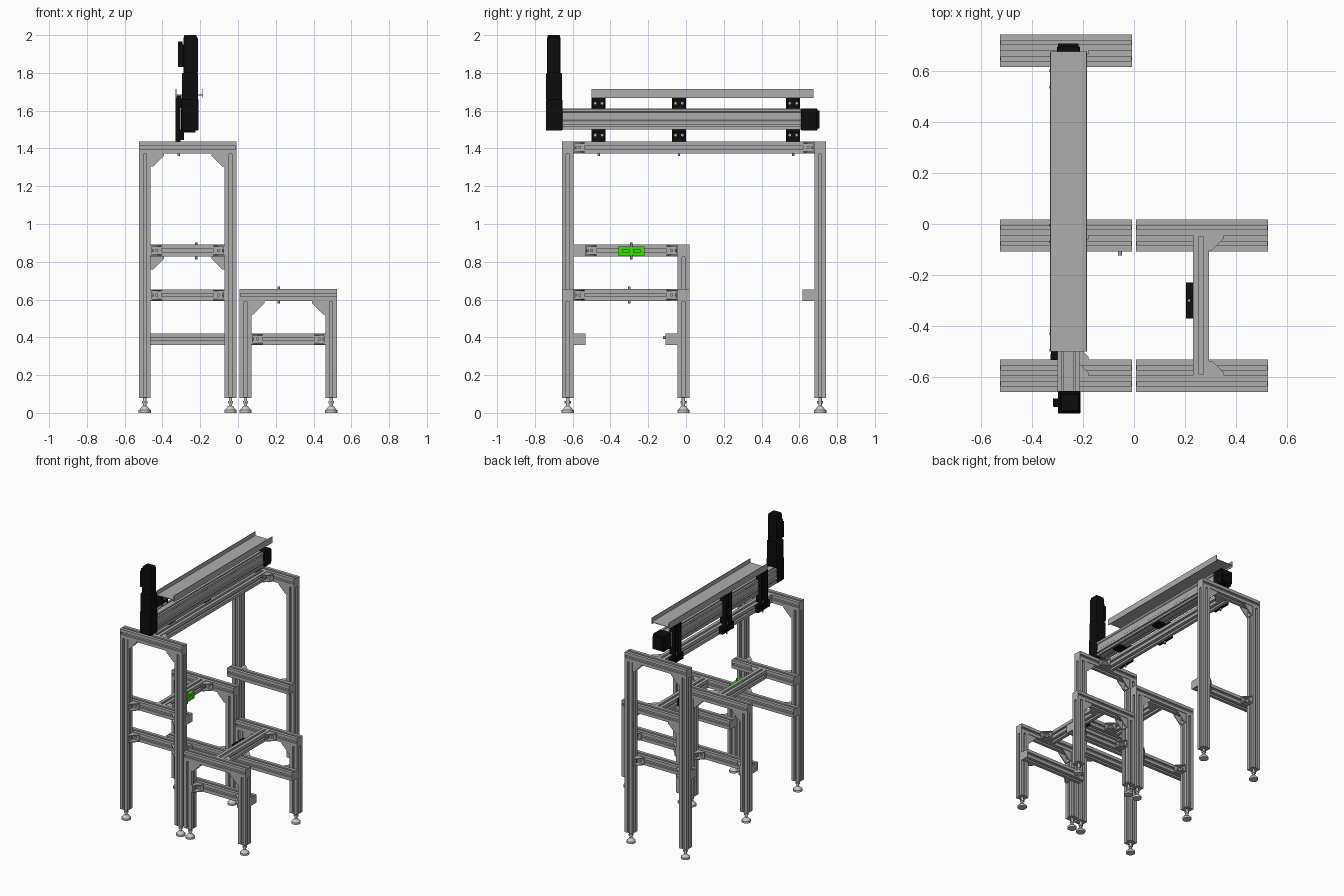
import bpy, bmesh, math
from mathutils import Vector, Matrix

if "Cube" in bpy.data.objects:
    bpy.data.objects.remove(bpy.data.objects["Cube"])

X, Y, Z = Vector((1, 0, 0)), Vector((0, 1, 0)), Vector((0, 0, 1))
W = 0.063            # width of the slotted extrusion
H = W / 2


def material(name, rgb):
    m = bpy.data.materials.new(name)
    m.diffuse_color = (*rgb, 1)
    m.use_nodes = True
    m.node_tree.nodes["Principled BSDF"].inputs["Base Color"].default_value = m.diffuse_color
    return m


GREY = material("aluminium_grey", (0.42, 0.42, 0.42))
LIGHT = material("foot_grey", (0.55, 0.55, 0.55))
BLACK = material("black", (0.004, 0.004, 0.004))
GREEN = material("green", (0.04, 0.75, 0.0))


def finish(name, bm, mat=GREY, smooth=False):
    bmesh.ops.recalc_face_normals(bm, faces=bm.faces)
    me = bpy.data.meshes.new(name)
    bm.to_mesh(me)
    bm.free()
    ob = bpy.data.objects.new(name, me)
    bpy.context.collection.objects.link(ob)
    me.materials.append(mat)
    if smooth:
        bpy.ops.object.select_all(action='DESELECT')
        ob.select_set(True)
        bpy.context.view_layer.objects.active = ob
        bpy.ops.object.shade_smooth_by_angle(angle=math.radians(35))
    return ob


def add_prism(bm, pts, o, u, v, w, length):
    """Extrude a 2D outline (in u, v) along w from point o."""
    a = [bm.verts.new(o + u * p + v * q) for p, q in pts]
    b = [bm.verts.new(x.co + w * length) for x in a]
    bm.faces.new(a)
    bm.faces.new(b[::-1])
    for i in range(len(a)):
        j = (i + 1) % len(a)
        bm.faces.new((a[i], b[i], b[j], a[j]))


def prism(name, pts, o, u, v, w, length, mat=GREY):
    bm = bmesh.new()
    add_prism(bm, pts, Vector(o), u, v, w, length)
    return finish(name, bm, mat)


def box(name, x, y, z, mat=GREY, bevel=0):
    ob = prism(name, [(x[0], y[0]), (x[1], y[0]), (x[1], y[1]), (x[0], y[1])],
               (0, 0, z[0]), X, Y, Z, z[1] - z[0], mat)
    if bevel:
        m = ob.modifiers.new("bevel", 'BEVEL')
        m.width, m.segments = bevel, 2
    return ob


def rod(name, p, axis, length, r, mat=GREY, n=16, r2=None):
    bm = bmesh.new()
    rot = Z.rotation_difference(axis).to_matrix().to_4x4()
    bmesh.ops.create_cone(bm, cap_ends=True, segments=n, radius1=r, radius2=r if r2 is None else r2,
                          depth=length, matrix=Matrix.Translation(Vector(p) + axis * length / 2) @ rot)
    return finish(name, bm, mat, True)


# T-slot cross-section: one side, turned four times
SIDE = [(H, -H), (H, -.008), (H - .007, -.008), (H - .007, -.011), (H - .018, -.011),
        (H - .018, .011), (H - .007, .011), (H - .007, .008), (H, .008)]
SLOT = []
for k in range(4):
    for p, q in SIDE:
        for _ in range(k):
            p, q = -q, p
        SLOT.append((p, q))
SQUARE = [(-H, -H), (H, -H), (H, H), (-H, H)]


def beam(name, p0, p1):
    """Slotted bar with a flat cap on each end."""
    p0, p1 = Vector(p0), Vector(p1)
    w = (p1 - p0).normalized()
    u = Y if abs(w.x) > .5 else X
    v, cap = w.cross(u), .004
    bm = bmesh.new()
    add_prism(bm, SLOT, p0 + w * cap, u, v, w, (p1 - p0).length - 2 * cap)
    add_prism(bm, SQUARE, p0, u, v, w, cap)
    add_prism(bm, SQUARE, p1 - w * cap, u, v, w, cap)
    return finish(name, bm)


def gusset(name, o, a, b, s=.058):
    """Corner bracket: two plates, two cheeks and two bolt heads."""
    o, c, t = Vector(o), a.cross(b), .006
    hw = .027
    bm = bmesh.new()
    for p, q in ((a, b), (b, a)):
        add_prism(bm, [(0, 0), (s, 0), (s, t), (0, t)], o - c * hw, p, q, c, 2 * hw)
        hexa = [(.009 * math.cos(i * math.pi / 3), .009 * math.sin(i * math.pi / 3)) for i in range(6)]
        add_prism(bm, hexa, o + p * s * .55 + q * t, p, c, q, .008)
    cheek = [(0, 0), (s, 0), (s, .012), (.012, s), (0, s)]
    for d in (-hw, hw - t):
        add_prism(bm, cheek, o + c * d, a, b, c, t)
    return finish(name, bm)


def foot(name, x, y):
    rod(name + "_pad", (x, y, 0), Z, .014, .032, LIGHT, 24)
    rod(name + "_cone", (x, y, .014), Z, .022, .030, LIGHT, 24, .012)
    rod(name + "_stem", (x, y, .03), Z, .055, .009, LIGHT)
    rod(name + "_nut", (x, y, .05), Z, .012, .016, LIGHT, 6)


def frame(name, x0, x1, y, top, cross, inner):
    """Portal: two posts, a top beam, and cross beams on the inner face of the posts."""
    for side, x, d in (("left", x0 + H, X), ("right", x1 - H, -X)):
        beam(f"{name}_{side}_post", (x, y, .08), (x, y, top - W))
        foot(f"{name}_{side}_foot", x, y)
        edge = x + d.x * H
        gusset(f"{name}_{side}_gusset", (edge, y, top - W), d, -Z, .07)
        for z in cross:
            gusset(f"{name}_{side}_bracket", (edge, y + inner * H, z), d, -Y * inner)
    beam(name + "_top_beam", (x0, y, top - H), (x1, y, top - H))
    for z in cross:
        beam(name + "_cross_beam", (x0, y + inner * W, z), (x1, y + inner * W, z))


FRONT, MID, BACK = -.626, -.0135, .7105
LX0, LX1, RX0, RX1 = -.525, -.008, .008, .525
frame("tall_front", LX0, LX1, FRONT, 1.437, (.623, .86), 1)
frame("tall_back", LX0, LX1, BACK, 1.437, (.623,), -1)
frame("medium_middle", LX0, LX1, MID, .891, (.39,), -1)
frame("table_front", RX0, RX1, FRONT, .655, (.39,), 1)
frame("table_middle", RX0, RX1, MID, .655, (.39,), -1)

# Lengthwise beams joining the frames, bracketed on their right side
CX = .2675
for name, x, y0, y1, z in (("top", -CX, FRONT + H, BACK - H, 1.437 - H),
                           ("medium", -CX, FRONT + 3 * H, MID - H, .86),
                           ("table", CX - .005, FRONT + H, MID - H, .655 - H)):
    beam(name + "_long_beam", (x, y0, z), (x, y1, z))
    gusset(name + "_long_beam_front_bracket", (x + H, y0, z), X, Y)
    gusset(name + "_long_beam_back_bracket", (x + H, y1, z), X, -Y)


def clamp(name, x, d, y, z, mat):
    """Slotted clamp plate with a through bolt, on a beam face at x."""
    bm = bmesh.new()
    o = Vector((x, y, z))
    for p in (-1, 0, 1):                      # webs between the two slots
        add_prism(bm, [(p * .058 - .012, -.025), (p * .058 + .012, -.025),
                       (p * .058 + .012, .025), (p * .058 - .012, .025)], o, Y, Z, X * d, .028)
    for q in (-.017, .017):                   # upper and lower bars
        add_prism(bm, [(-.07, q - .008), (.07, q - .008), (.07, q + .008), (-.07, q + .008)],
                  o, Y, Z, X * d, .027)
    add_prism(bm, [(-.07, -.02), (.07, -.02), (.07, .02), (-.07, .02)], o, Y, Z, X * d, .008)
    finish(name, bm, mat)
    rod(name + "_bolt", (x + d * .015, y, z - .045), Z, .09, .006)


clamp("green_clamp", -CX + H, 1, -.29, .857, GREEN)
clamp("table_clamp", CX - .005 - H, -1, -.30, .623, BLACK)
rod("cross_beam_bolt", (-.055, -.107, .40), -Y, .016, .008)

# Linear axis rail with grooved sides
half = [(0, 1.5), (.012, 1.5), (.012, 1.508), (.03, 1.508), (.03, 1.5), (.043, 1.5), (.043, 1.515),
        (.034, 1.515), (.034, 1.527), (.043, 1.527), (.043, 1.545), (.038, 1.55), (.038, 1.59),
        (.043, 1.595), (.043, 1.61), (.028, 1.61), (.028, 1.603), (0, 1.603)]
RX = -.257
prism("axis_rail", half + [(-p, q) for p, q in half[-2:0:-1]], (RX, -.657, 0), X, Z, Y, 1.267)
box("axis_cover_strip", (RX - .02, RX + .02), (-.655, .61), (1.60, 1.612))
box("axis_end_block", (-.302, -.212), (.61, .695), (1.495, 1.612), BLACK, .003)
box("axis_end_cap", (-.297, -.217), (.695, .708), (1.505, 1.60), BLACK)

# Motor and gearbox stack
box("gearbox", (-.298, -.21), (-.742, -.655), (1.495, 1.66), BLACK, .003)
box("gearbox_flange", (-.296, -.212), (-.740, -.657), (1.655, 1.80), BLACK, .006)
box("motor_body", (-.289, -.213), (-.736, -.664), (1.795, 1.99), BLACK, .008)
box("motor_cap", (-.285, -.219), (-.732, -.668), (1.985, 2.0), BLACK, .003)
box("motor_plug_block", (-.318, -.285), (-.716, -.683), (1.83, 1.95), BLACK, .004)
rod("motor_plug", (-.305, -.70, 1.94), Z, .025, .012, BLACK)

# Three uprights carrying the rail and the tray
for y in (-.4625, -.0375, .5675):
    clamp("upright_clamp", -CX - H, -1, y, 1.405, BLACK)
    prism("tray_upright", [(-.305, y - .037), (-.305, y + .037), (-.332, y + .037), (-.332, y + .028),
                           (-.318, y + .022), (-.318, y - .022), (-.332, y - .028), (-.332, y - .037)],
          (0, 0, 1.40), X, Y, Z, .27, BLACK)
    for z0, z1 in ((1.445, 1.497), (1.613, 1.665)):
        for d in (-1, 1):                      # side cheeks of the angle pieces
            box("upright_cheek", (-.31, -.285), sorted((y + d * .037, y + d * .029)), (z0, z1), BLACK)
        for d in (-.018, .018):                # bolt heads
            rod("upright_bolt", (-.306, y + d, (z0 + z1) / 2), X, .008, .007)
    box("rail_support", (-.31, -.225), (y - .037, y + .037), (1.485, 1.499), BLACK)
    box("tray_arm", (-.325, -.30), (y - .03, y + .03), (1.662, 1.681), BLACK)

# Tray: shallow channel with upright edges
t = .004
prism("tray", [(-.33, 1.668), (-.33 + t, 1.668), (-.33 + t, 1.681), (-.184 - t, 1.681), (-.184 - t, 1.668),
               (-.184, 1.668), (-.184, 1.715), (-.184 - t, 1.715), (-.184 - t, 1.685),
               (-.33 + t, 1.685), (-.33 + t, 1.715), (-.33, 1.715)],
      (0, -.5, 0), X, Z, Y, 1.175)
